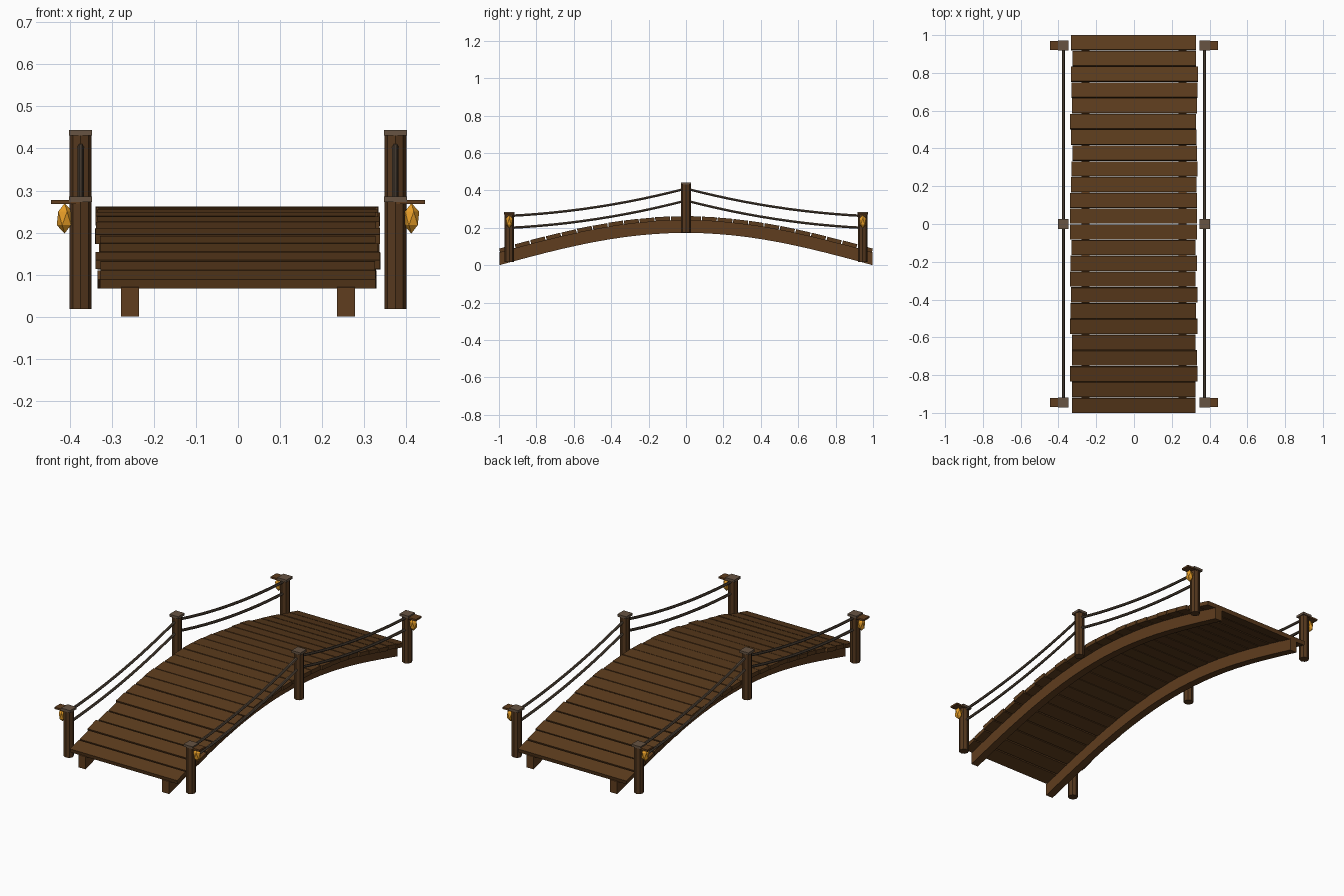
import bpy, bmesh, math, random
from mathutils import Matrix, Vector

if "Cube" in bpy.data.objects:
    bpy.data.objects.remove(bpy.data.objects["Cube"])

random.seed(4)


def material(name, rgb):
    m = bpy.data.materials.new(name)
    m.diffuse_color = (*rgb, 1)
    m.use_nodes = True
    m.node_tree.nodes["Principled BSDF"].inputs["Base Color"].default_value = m.diffuse_color
    return m


PLANK = material("plank brown", (0.105, 0.044, 0.012))
BEAM = material("beam brown", (0.115, 0.047, 0.013))
POST = material("dark post brown", (0.092, 0.040, 0.013))
CAP = material("grey brown cap", (0.135, 0.088, 0.055))
ROPE = material("dark rope", (0.085, 0.060, 0.040))
AMBER = material("amber lantern", (0.80, 0.34, 0.020))


def arch(y):
    return 0.173 * math.cos(math.pi * y / 2)


def finish(name, bm, mat):
    bmesh.ops.recalc_face_normals(bm, faces=bm.faces[:])
    me = bpy.data.meshes.new(name)
    bm.to_mesh(me)
    bm.free()
    me.materials.append(mat)
    ob = bpy.data.objects.new(name, me)
    bpy.context.collection.objects.link(ob)
    return ob


def box(name, loc, size, mat, tilt=0.0):
    bm = bmesh.new()
    m = Matrix.Translation(loc) @ Matrix.Rotation(tilt, 4, 'X') @ Matrix.Diagonal((*size, 1))
    bmesh.ops.create_cube(bm, size=1, matrix=m)
    return finish(name, bm, mat)


def sweep(name, rings, mat):
    """Skin a list of equal-sized rings of points and close both ends."""
    bm = bmesh.new()
    rows = [[bm.verts.new(p) for p in r] for r in rings]
    n = len(rows[0])
    for a, b in zip(rows, rows[1:]):
        for i in range(n):
            bm.faces.new((a[i], a[(i + 1) % n], b[(i + 1) % n], b[i]))
    bm.faces.new(rows[0])
    bm.faces.new(rows[-1])
    return finish(name, bm, mat)


# Deck planks, tilted along the arch with uneven ends
COUNT = 24
for i in range(COUNT):
    y = -1 + (i + 0.5) * 2 / COUNT
    slope = math.atan(-0.173 * math.pi / 2 * math.sin(math.pi * y / 2))
    left, right = random.uniform(0.325, 0.34), random.uniform(0.325, 0.34)
    z = arch(y) + 0.0775 + random.uniform(-0.001, 0.001)
    box(f"deck_plank_{i + 1}", ((right - left) / 2, y, z),
        (left + right, 0.079, 0.022), PLANK, slope)

# Arched side beams under the deck
for side, s in (("left", -1), ("right", 1)):
    rings = []
    for k in range(25):
        y = -0.998 + 1.996 * k / 24
        z = arch(y)
        rings.append([(s * 0.235, y, z), (s * 0.278, y, z),
                      (s * 0.278, y, z + 0.069), (s * 0.235, y, z + 0.069)])
    sweep(f"{side}_arch_beam", rings, BEAM)

POST_Y = (-0.945, 0.0, 0.945)
for side, s in (("left", -1), ("right", 1)):
    x = s * 0.374
    for end, y in zip(("front", "middle", "back"), POST_Y):
        base = arch(y) + 0.003
        # Eight-sided post and square cap
        bm = bmesh.new()
        bmesh.ops.create_cone(bm, cap_ends=True, segments=8, radius1=0.026, radius2=0.026,
                              depth=0.257, matrix=Matrix.Translation((x, y, base + 0.1285)))
        finish(f"{side}_{end}_post", bm, POST)
        box(f"{side}_{end}_post_cap", (x, y, base + 0.261), (0.055, 0.055, 0.013), CAP)
        if y == 0:
            continue
        # Lantern bracket and faceted lantern on the end posts
        box(f"{side}_{end}_lantern_bracket", (s * 0.410, y, 0.273), (0.068, 0.05, 0.010), BEAM)
        bm = bmesh.new()
        m = Matrix.Translation((s * 0.412, y, 0.234)) @ Matrix.Diagonal((0.021, 0.021, 0.036, 1))
        bmesh.ops.create_icosphere(bm, subdivisions=1, radius=1, matrix=m)
        finish(f"{side}_{end}_lantern", bm, AMBER)

    # Sagging rope rails, two per span
    for end, d in (("front", -1), ("back", 1)):
        for level, z0, z1 in (("upper", 0.410, 0.264), ("lower", 0.346, 0.200)):
            rings = []
            for k in range(13):
                t = k / 12
                p = Vector((x, d * 0.945 * t, z0 + (z1 - z0) * t - 0.025 * 4 * t * (1 - t)))
                rings.append([p + Vector((0.0075 * math.cos(a), 0, 0.0075 * math.sin(a)))
                              for a in (j * math.pi / 3 for j in range(6))])
            sweep(f"{side}_{end}_{level}_rope", rings, ROPE)
